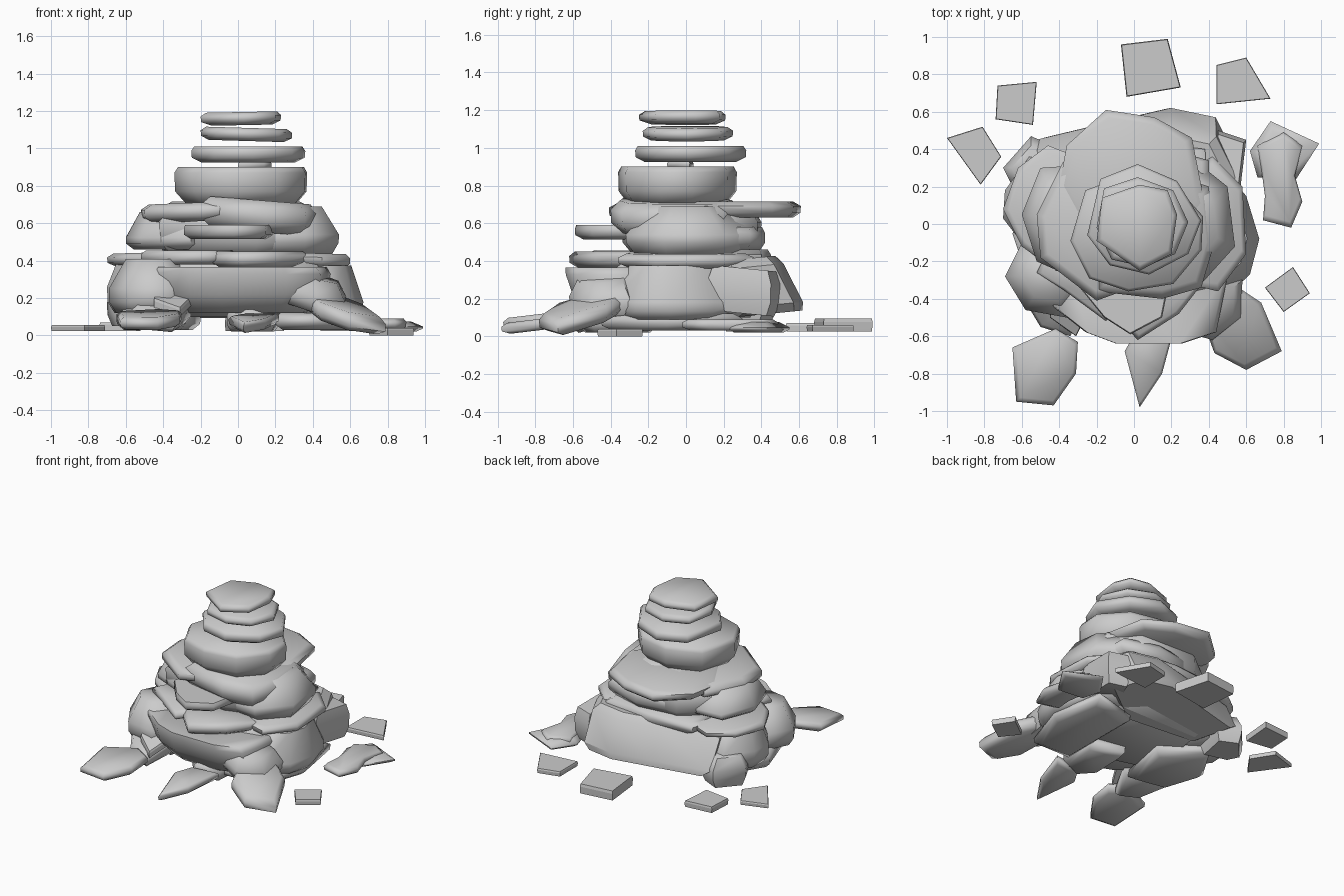
import bpy, bmesh, math


def stone(name, outline, z0, z1, top=0.88, bottom=0.82, tilt=(0, 0), low=0.3, high=0.72, shift=(0, 0), angle=65):
    """Irregular slab: outline at its waist, pulled in at the top and bottom rims."""
    cx = sum(p[0] for p in outline) / len(outline)
    cy = sum(p[1] for p in outline) / len(outline)
    bm = bmesh.new()
    rings = []
    for f, s in ((0, bottom), (low, 0.99), (high, 1.0), (1, top)):
        ring = []
        for x, y in outline:
            px = cx + (x - cx) * s + shift[0] * (f - 0.5)
            py = cy + (y - cy) * s + shift[1] * (f - 0.5)
            pz = z0 + (z1 - z0) * f + tilt[0] * (px - cx) + tilt[1] * (py - cy)
            ring.append(bm.verts.new((px, py, pz)))
        rings.append(ring)
    n = len(outline)
    for a, b in zip(rings, rings[1:]):
        for i in range(n):
            j = (i + 1) % n
            bm.faces.new((a[i], a[j], b[j], b[i]))
    bm.faces.new(rings[0][::-1])
    bm.faces.new(rings[-1])
    bmesh.ops.recalc_face_normals(bm, faces=bm.faces)
    me = bpy.data.meshes.new(name)
    bm.to_mesh(me)
    bm.free()
    ob = bpy.data.objects.new(name, me)
    bpy.context.collection.objects.link(ob)
    bpy.ops.object.select_all(action='DESELECT')
    ob.select_set(True)
    bpy.context.view_layer.objects.active = ob
    bpy.ops.object.shade_smooth_by_angle(angle=math.radians(angle))
    return ob


def chip(name, outline, z0, z1, **kw):
    """Sharp, flat-faced fragment lying on the ground."""
    return stone(name, outline, z0, z1, top=0.97, bottom=0.98, angle=10, **kw)


# Balanced stack at the top
stone("cap_stone", [(-0.2, -0.09), (0.03, -0.25), (0.2, -0.16), (0.23, 0.05), (0.18, 0.18),
                    (0.03, 0.21), (-0.17, 0.14)], 1.125, 1.195, bottom=0.75, tilt=(0.02, 0))
stone("second_stone", [(-0.2, -0.02), (-0.12, -0.19), (0.06, -0.23), (0.22, -0.16), (0.29, 0.01),
                       (0.21, 0.18), (0.02, 0.25), (-0.16, 0.19)], 1.04, 1.11, tilt=(-0.03, 0))
stone("third_stone", [(-0.25, -0.06), (-0.13, -0.22), (0.08, -0.27), (0.29, -0.16), (0.36, 0.02),
                      (0.23, 0.23), (0.02, 0.32), (-0.18, 0.24)], 0.925, 1.01, top=0.95)
stone("support_pebble", [(0.0, -0.09), (0.14, -0.1), (0.18, 0.02), (0.03, 0.04)], 0.89, 0.93)
stone("fourth_stone", [(-0.34, -0.09), (-0.24, -0.29), (-0.03, -0.36), (0.21, -0.32), (0.36, -0.14),
                       (0.37, 0.04), (0.21, 0.22), (-0.02, 0.27), (-0.26, 0.18)],
      0.7, 0.9, top=0.95, bottom=0.82, low=0.35, high=0.85)

# Wide shoulder slabs
stone("shoulder_back_slab", [(-0.4, 0.2), (-0.36, 0.42), (-0.15, 0.61), (0.11, 0.57), (0.31, 0.46),
                             (0.38, 0.1), (0.2, -0.15), (-0.25, -0.1)], 0.63, 0.715, bottom=0.88)
stone("shoulder_left_slab", [(-0.5, -0.18), (-0.52, 0.05), (-0.38, 0.33), (0.1, 0.25), (0.1, -0.3),
                             (-0.2, -0.41)], 0.61, 0.71, top=0.85, tilt=(0.04, 0))
stone("shoulder_right_slab", [(-0.2, -0.36), (0.15, -0.4), (0.36, -0.34), (0.43, -0.1), (0.4, 0.2),
                              (0.1, 0.3), (-0.2, 0.1)], 0.55, 0.72, top=0.85, tilt=(-0.08, 0))

# Middle course
stone("middle_core", [(-0.42, -0.25), (0.1, -0.34), (0.38, -0.25), (0.42, 0.15), (0.25, 0.38),
                      (-0.2, 0.4), (-0.45, 0.2)], 0.42, 0.68)
stone("middle_left_stone", [(-0.6, 0.05), (-0.52, -0.2), (-0.25, -0.32), (-0.1, 0.0), (-0.22, 0.32),
                            (-0.5, 0.3)], 0.46, 0.66, top=0.68, low=0.15, high=0.32)
stone("middle_right_stone", [(0.12, -0.3), (0.36, -0.32), (0.54, -0.12), (0.5, 0.2), (0.3, 0.36),
                             (0.1, 0.1)], 0.43, 0.69, top=0.58, low=0.25, high=0.42)
stone("front_ledge_slab", [(-0.29, -0.34), (-0.16, -0.5), (-0.02, -0.59), (0.15, -0.5), (0.2, -0.25),
                           (0.0, -0.1), (-0.25, -0.15)], 0.515, 0.59, top=0.97)
stone("back_ledge_slab", [(-0.3, 0.2), (-0.22, 0.38), (0.12, 0.42), (0.4, 0.34), (0.4, 0.05)], 0.46, 0.58)

# Thin ledge course
stone("ledge_left", [(-0.7, 0.08), (-0.6, -0.12), (-0.35, -0.3), (-0.1, -0.2), (-0.15, 0.3),
                     (-0.46, 0.42), (-0.62, 0.3)], 0.375, 0.445, tilt=(0.03, 0))
stone("ledge_front_left", [(-0.52, -0.26), (-0.38, -0.35), (-0.15, -0.52), (0.0, -0.3), (-0.2, -0.1),
                           (-0.45, -0.12)], 0.38, 0.455)
stone("ledge_front", [(-0.14, -0.45), (0.02, -0.62), (0.24, -0.48), (0.38, -0.3), (0.1, -0.15),
                      (-0.1, -0.2)], 0.365, 0.45)
stone("ledge_right", [(0.2, -0.3), (0.45, -0.36), (0.6, -0.16), (0.58, 0.2), (0.42, 0.36), (0.15, 0.2)],
      0.365, 0.44, tilt=(-0.03, 0))
stone("ledge_back", [(-0.4, 0.2), (-0.35, 0.42), (0.0, 0.45), (0.38, 0.4), (0.4, 0.1)], 0.37, 0.46)

# Big foundation stones
stone("foundation_core", [(-0.5, -0.3), (0.0, -0.45), (0.45, -0.35), (0.5, 0.2), (0.2, 0.42),
                          (-0.4, 0.35)], 0.1, 0.42)
stone("foundation_left", [(-0.6, -0.1), (-0.4, -0.32), (-0.15, -0.1), (-0.25, 0.3),
                          (-0.56, 0.36), (-0.69, 0.18), (-0.7, 0.03)], 0.12, 0.43, top=0.7, low=0.2, high=0.45)
stone("foundation_front_left", [(-0.69, -0.28), (-0.58, -0.46), (-0.36, -0.5), (-0.2, -0.3), (-0.35, -0.05),
                                (-0.6, -0.1)], 0.12, 0.41, top=0.6, low=0.2, high=0.45)
stone("foundation_front", [(-0.45, -0.4), (-0.26, -0.55), (-0.1, -0.61), (0.26, -0.61), (0.44, -0.55),
                           (0.5, -0.25), (0.1, 0.0), (-0.4, -0.1)],
      0.12, 0.365, bottom=0.78, top=0.95, low=0.4, high=0.85, shift=(0, -0.08))
stone("foundation_right", [(0.2, -0.42), (0.48, -0.4), (0.62, -0.27), (0.67, -0.08), (0.6, 0.15), (0.45, 0.33),
                           (0.15, 0.2)], 0.09, 0.375, top=0.7, low=0.15, high=0.32)
stone("foundation_back", [(-0.52, 0.4), (-0.1, 0.5), (0.2, 0.57), (0.44, 0.52), (0.55, 0.3),
                          (0.2, 0.05), (-0.4, 0.1)],
      0.11, 0.415, top=0.9, bottom=0.88, tilt=(0, 0.1), shift=(0, -0.15), low=0.15, high=0.85, angle=30)
stone("sloping_stone", [(0.2, -0.3), (0.5, -0.3), (0.68, -0.42), (0.79, -0.68), (0.6, -0.78),
                        (0.43, -0.69), (0.36, -0.5)], 0.09, 0.19, tilt=(-0.25, 0.2))
stone("sloping_shoulder", [(0.2, -0.56), (0.42, -0.62), (0.57, -0.5), (0.58, -0.3), (0.25, -0.25)],
      0.14, 0.32, top=0.75, tilt=(-0.3, 0.12), high=0.55)
stone("back_right_block", [(0.3, 0.2), (0.56, 0.12), (0.6, 0.45), (0.45, 0.5)], 0.12, 0.36, tilt=(0, -0.1))
chip("leaning_flake", [(-0.43, -0.35), (-0.45, -0.5), (-0.31, -0.6), (-0.2, -0.38)], 0.17, 0.22, tilt=(0, 0.5))

# Low stones wedged under the pile
stone("wedge_left", [(-0.65, -0.05), (-0.55, -0.35), (-0.28, -0.4), (-0.2, 0.0), (-0.5, 0.2)], 0.03, 0.14)
stone("wedge_front_left", [(-0.62, -0.35), (-0.5, -0.55), (-0.34, -0.6), (-0.25, -0.4), (-0.4, -0.25)],
      0.06, 0.17, tilt=(0, 0.3))
stone("wedge_front", [(-0.06, -0.45), (0.05, -0.57), (0.2, -0.5), (0.22, -0.2), (-0.05, -0.15)], 0.02, 0.14)
stone("wedge_right", [(0.2, -0.45), (0.5, -0.45), (0.62, -0.1), (0.55, 0.3), (0.2, 0.2)], 0.03, 0.12)
stone("wedge_back_left", [(-0.7, 0.3), (-0.65, 0.2), (-0.45, 0.15), (-0.4, 0.4), (-0.55, 0.47)], 0.05, 0.26,
      top=0.7, high=0.6)

# Rounded stones fallen around the base
stone("fallen_front_left", [(-0.65, -0.66), (-0.42, -0.56), (-0.3, -0.63), (-0.31, -0.8), (-0.43, -0.97),
                            (-0.63, -0.95)], 0.05, 0.12, tilt=(0, 0.12))
stone("fallen_front", [(0.03, -0.98), (-0.05, -0.68), (0.02, -0.56), (0.22, -0.54), (0.15, -0.8)],
      0.04, 0.1, tilt=(0, 0.12))
stone("fallen_right_upper", [(0.62, 0.39), (0.73, 0.55), (0.99, 0.43), (0.86, 0.23), (0.66, 0.25)],
      0.02, 0.075, top=0.7, high=0.5)
stone("fallen_right_lower", [(0.68, 0.3), (0.66, 0.42), (0.8, 0.49), (0.9, 0.42), (0.86, 0.26), (0.9, 0.12),
                             (0.84, -0.02), (0.69, 0.02), (0.7, 0.15)], 0.03, 0.09)

# Sharp chips
chip("chip_back", [(-0.07, 0.96), (0.18, 0.99), (0.25, 0.73), (-0.04, 0.68)], 0.025, 0.095)
chip("chip_back_right", [(0.44, 0.64), (0.44, 0.85), (0.6, 0.89), (0.73, 0.67)], 0.025, 0.06)
chip("chip_back_left", [(-0.73, 0.74), (-0.52, 0.76), (-0.54, 0.53), (-0.74, 0.56)], 0.025, 0.07)
chip("chip_left", [(-1.0, 0.46), (-0.81, 0.52), (-0.71, 0.36), (-0.82, 0.21)], 0.025, 0.055)
chip("chip_right", [(0.7, -0.34), (0.85, -0.23), (0.94, -0.37), (0.8, -0.47)], 0.0, 0.04)
